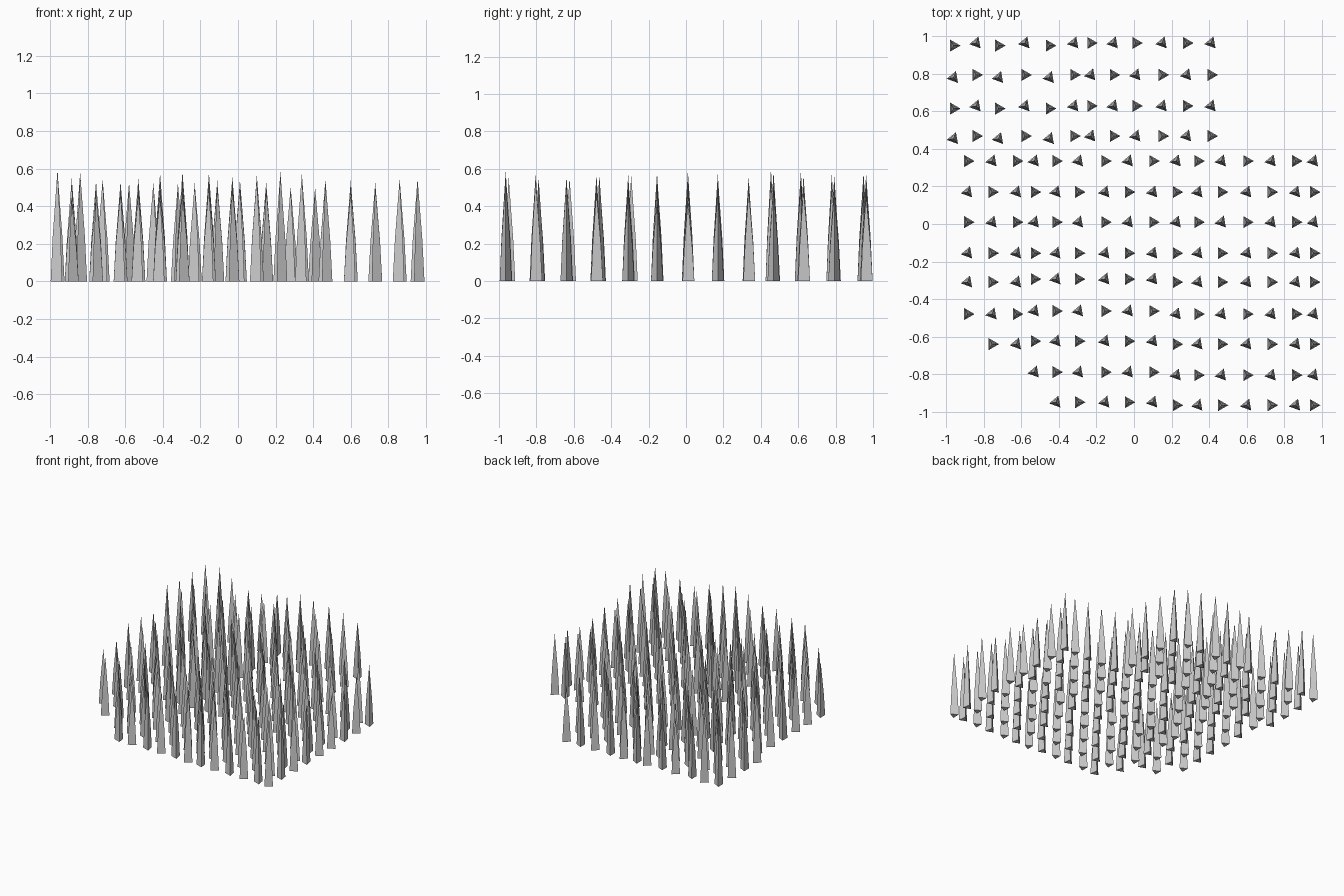
import bpy
import bmesh
from math import cos, sin, radians
from mathutils import Vector

default_cube = bpy.data.objects.get("Cube")
if default_cube:
    bpy.data.objects.remove(default_cube, do_unlink=True)

RADIUS = 0.037
TURN = radians(70)

# Spacing of the two blocks of spikes
back_columns = [-.96, -.84, -.72, -.58, -.45, -.32, -.23, -.11, .01, .15, .28, .41]
front_columns = [-.885, -.755, -.625, -.53, -.415, -.295, -.155, -.03,
                 .10, .225, .34, .465, .60, .73, .86, .955]
back_rows = [.955, .785, .62, .46]
middle_rows = [.335, .17, .01, -.155]
front_rows = [-.305, -.475, -.635, -.8, -.96]
missing_in_front_row = [0, 0, 1, 3, 4]

# Landmarks (x, y, height) that shape the gently rolling tips
landmarks = [
    (-.96, .95, .58), (-.84, .95, .575), (-.58, .95, .46), (-.45, .95, .47),
    (-.23, .95, .51), (-.05, .95, .55), (.15, .95, .53), (.41, .95, .46),
    (-.96, .46, .6), (-.88, .17, .5), (-.88, -.1, .54), (-.88, -.4, .44),
    (-.42, -.96, .46), (-.03, -.96, .51), (.22, -.96, .59), (.34, -.96, .58),
    (.6, -.96, .48), (.86, -.96, .55), (.95, -.7, .55), (.95, -.47, .48),
    (.95, -.05, .43), (.95, .34, .49), (-.29, 0, .59), (.22, -.4, .57),
    (.6, -.2, .54), (-.53, .4, .53), (.2, .4, .5),
]


def spike_height(x, y):
    """Blend the landmark heights by inverse distance."""
    total = weights = 0.0
    for lx, ly, height in landmarks:
        weight = 1 / ((x - lx) ** 2 + (y - ly) ** 2 + 0.002) ** 1.5
        total += weight * height
        weights += weight
    return total / weights


def add_spike(bm, x, y, turn):
    """Three-sided spike: tapering shaft, then a pointed tip."""
    height = spike_height(x, y)

    def ring(radius, z):
        angles = [turn + radians(120 * i) for i in range(3)]
        return [bm.verts.new((x + radius * cos(a), y + radius * sin(a), z)) for a in angles]

    base = ring(RADIUS, 0)
    shoulder = ring(RADIUS * 0.7, height * 0.4)
    tip = bm.verts.new(Vector((x, y, height)))
    bm.faces.new(base[::-1])
    for i in range(3):
        j = (i + 1) % 3
        bm.faces.new((base[i], base[j], shoulder[j], shoulder[i]))
        bm.faces.new((shoulder[i], shoulder[j], tip))


def add_row(name, columns, y, parity, skip=0, shift=lambda i: 0):
    """One row of spikes whose turn alternates along its length."""
    bm = bmesh.new()
    for i, x in enumerate(columns):
        if i >= skip:
            add_spike(bm, x, y + shift(i), TURN if (i + parity) % 2 else 0)
    mesh = bpy.data.meshes.new(name)
    bm.to_mesh(mesh)
    bm.free()
    bpy.context.collection.objects.link(bpy.data.objects.new(name, mesh))


# Back block
for r, y in enumerate(back_rows):
    add_row(f"back_spike_row_{r + 1}", back_columns, y, r,
            shift=lambda i: 0.008 if i % 2 or i > 5 else -0.006)

# Middle block
for r, y in enumerate(middle_rows):
    add_row(f"middle_spike_row_{r + 1}", front_columns, y, r)

# Front block, with its right-hand corner stepped away
for r, y in enumerate(front_rows):
    add_row(f"front_spike_row_{r + 1}", front_columns, y, r + 1, missing_in_front_row[r],
            shift=lambda i: 0.012 if 3 <= i <= 8 else -0.004)
